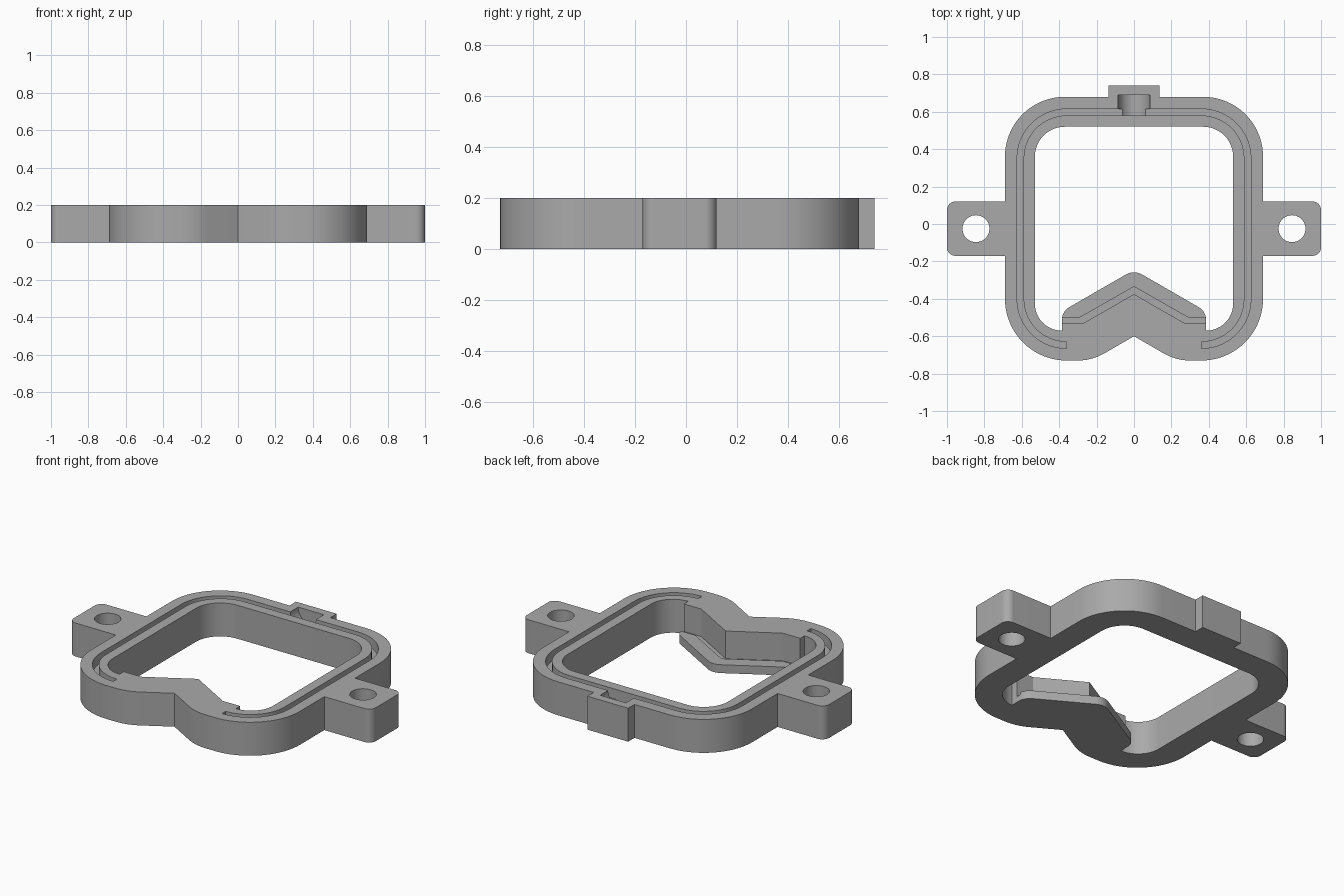
import bpy, bmesh, math
from mathutils import Vector

if "Cube" in bpy.data.objects:
    bpy.data.objects.remove(bpy.data.objects["Cube"])

HEIGHT = 0.2

grey = bpy.data.materials.new("plain grey")
grey.use_nodes = True
grey.diffuse_color = (0.4, 0.4, 0.4, 1)
grey.node_tree.nodes["Principled BSDF"].inputs["Base Color"].default_value = (0.4, 0.4, 0.4, 1)


def mirrored(half):
    """Close a right-hand half profile across x = 0."""
    return half + [(-x, y, r) for x, y, r in reversed(half) if x > 0]


def rounded(corners):
    """Turn (x, y, radius) corners into an outline with true arcs."""
    out = []
    for i, (x, y, r) in enumerate(corners):
        p = Vector((x, y))
        if r == 0:
            out.append(p)
            continue
        a = (Vector(corners[i - 1][:2]) - p).normalized()
        b = (Vector(corners[(i + 1) % len(corners)][:2]) - p).normalized()
        half = a.angle(b) / 2
        centre = p + (a + b).normalized() * (r / math.sin(half))
        start = p + a * (r / math.tan(half)) - centre
        end = p + b * (r / math.tan(half)) - centre
        sweep = start.angle_signed(end)
        steps = max(6, int(abs(sweep) / math.radians(5)))
        for k in range(steps + 1):
            t = -sweep * k / steps
            c, s = math.cos(t), math.sin(t)
            out.append(centre + Vector((start.x * c - start.y * s, start.x * s + start.y * c)))
    return out


def prism(name, outline, z0, z1):
    """Extrude a flat outline between two heights."""
    bm = bmesh.new()
    face = bm.faces.new([bm.verts.new((p[0], p[1], z0)) for p in outline])
    new = bmesh.ops.extrude_face_region(bm, geom=[face])["geom"]
    bmesh.ops.translate(bm, verts=[v for v in new if isinstance(v, bmesh.types.BMVert)],
                        vec=(0, 0, z1 - z0))
    bmesh.ops.recalc_face_normals(bm, faces=bm.faces)
    mesh = bpy.data.meshes.new(name)
    bm.to_mesh(mesh)
    bm.free()
    obj = bpy.data.objects.new(name, mesh)
    bpy.context.collection.objects.link(obj)
    mesh.materials.append(grey)
    return obj


def carve(target, cutter):
    """Subtract the cutter, then discard it."""
    bpy.context.view_layer.objects.active = target
    mod = target.modifiers.new("cut", "BOOLEAN")
    mod.operation, mod.solver, mod.object = "DIFFERENCE", "EXACT", cutter
    bpy.ops.object.modifier_apply(modifier=mod.name)
    bpy.data.objects.remove(cutter)


# Body with notched front, side ears and rear block
body = prism("frame_body", rounded(mirrored([
    (0, -0.60, 0), (0.225, -0.73, 0.28), (0.69, -0.73, 0.33), (0.69, -0.17, 0),
    (1, -0.17, 0.045), (1, 0.12, 0.045), (0.69, 0.12, 0), (0.69, 0.68, 0.32),
    (0.135, 0.68, 0), (0.135, 0.74, 0)])), 0, HEIGHT)

# Central opening, leaving the pointed nose at the front
carve(body, prism("opening", rounded(mirrored([
    (0, -0.245, 0.087), (0.385, -0.467, 0.078), (0.385, -0.57, 0),
    (0.53, -0.57, 0.144), (0.53, 0.52, 0.16)])), -0.1, 0.3))

# Low ledge on the nose, with a channel at the foot of its wall
carve(body, prism("ledge_cut", rounded(mirrored([
    (0, -0.375, 0), (0.27, -0.53, 0), (0.4, -0.53, 0), (0.4, -0.2, 0)])), 0.05, 0.3))
carve(body, prism("channel_cut", rounded(mirrored([
    (0, -0.375, 0), (0.27, -0.53, 0), (0.4, -0.53, 0),
    (0.4, -0.5, 0), (0.29, -0.5, 0), (0, -0.335, 0)])), 0.035, 0.3))


# Gasket groove, open at the front
def groove_side(x, top, bottom, r):
    return [(0.36, bottom, 0), (x, bottom, r), (x, top, r), (-x, top, r),
            (-x, bottom, r), (-0.36, bottom, 0)]


outer = groove_side(0.625, 0.615, -0.665, 0.264)
inner = groove_side(0.59, 0.58, -0.63, 0.229)
carve(body, prism("groove_cut", rounded(outer + inner[::-1]), HEIGHT - 0.06, 0.3))

# Mounting holes in the ears
for side in (-1, 1):
    ring = [(side * 0.845 + 0.072 * math.cos(a), -0.025 + 0.072 * math.sin(a))
            for a in (math.tau * k / 48 for k in range(48))]
    carve(body, prism("mounting_hole", ring, -0.1, 0.3))

# Half-round pocket in the rear block
bpy.ops.mesh.primitive_cylinder_add(vertices=48, radius=0.085, depth=0.11,
                                    location=(0, 0.635, HEIGHT), rotation=(math.pi / 2, 0, 0))
carve(body, bpy.context.object)

# Smooth arcs, crisp edges
bpy.ops.object.select_all(action="DESELECT")
body.select_set(True)
bpy.context.view_layer.objects.active = body
bpy.ops.object.shade_smooth_by_angle(angle=math.radians(25))
